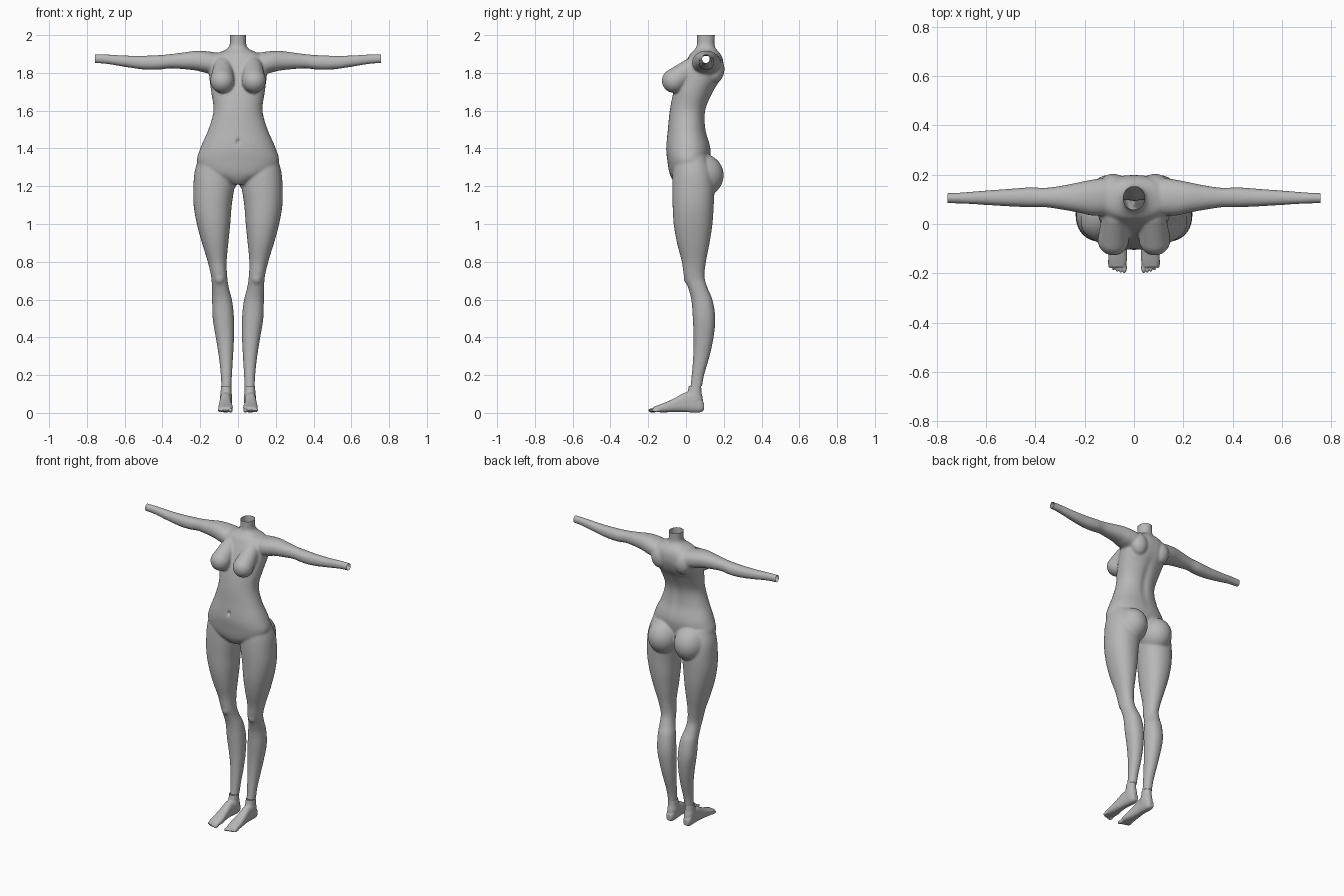
import bpy, bmesh, math
from mathutils import Vector, Matrix

skin = bpy.data.materials.new("plain grey")
skin.diffuse_color = (0.48, 0.48, 0.48, 1)


def resample(rows, steps=5):
    """Catmull-Rom interpolation between the given sections."""
    out = []
    for i in range(len(rows) - 1):
        p = [Vector(rows[max(0, min(len(rows) - 1, i + k))]) for k in (-1, 0, 1, 2)]
        # tangents scaled by the uneven spacing along the first coordinate
        h = p[2][0] - p[1][0]
        m1 = (p[2] - p[0]) * (h / (p[2][0] - p[0][0]))
        m2 = (p[3] - p[1]) * (h / (p[3][0] - p[1][0]))
        for j in range(steps):
            t = j / steps
            out.append(p[1] * (2*t**3 - 3*t**2 + 1) + m1 * (t**3 - 2*t**2 + t)
                       + p[2] * (3*t**2 - 2*t**3) + m2 * (t**3 - t**2))
    return out + [Vector(rows[-1])]


def loft(bm, rows, place, n=2.2, seg=40):
    """Closed loft; each row is (position, a_min, a_max, b_min, b_max)."""
    rings = []
    for t, a0, a1, b0, b1 in resample([r for r in rows]):
        ring = []
        for k in range(seg):
            w = 2 * math.pi * k / seg
            c, s = math.cos(w), math.sin(w)
            a = (a0 + a1) / 2 + (a1 - a0) / 2 * math.copysign(abs(c) ** (2 / n), c)
            b = (b0 + b1) / 2 + (b1 - b0) / 2 * math.copysign(abs(s) ** (2 / n), s)
            ring.append(bm.verts.new(place(t, a, b)))
        rings.append(ring)
    for r, q in zip(rings, rings[1:]):
        for k in range(seg):
            bm.faces.new((r[k], r[(k + 1) % seg], q[(k + 1) % seg], q[k]))
    bm.faces.new(rings[0])
    bm.faces.new(rings[-1])


def ball(bm, centre, radii):
    m = Matrix.Translation(centre) @ Matrix.Diagonal((*radii, 1))
    bmesh.ops.create_uvsphere(bm, u_segments=28, v_segments=18, radius=1, matrix=m)


def fuse(name, bm, voxel, rounds, cuts, shape=None):
    """Merge all shells into one smooth skin, then trim the open ends."""
    bmesh.ops.recalc_face_normals(bm, faces=bm.faces)
    me = bpy.data.meshes.new(name)
    bm.to_mesh(me)
    bm.free()
    ob = bpy.data.objects.new(name, me)
    bpy.context.collection.objects.link(ob)
    rm = ob.modifiers.new("fuse", 'REMESH')
    rm.mode = 'VOXEL'
    rm.voxel_size = voxel
    sm = ob.modifiers.new("soften", 'SMOOTH')
    sm.factor = 0.5
    sm.iterations = rounds
    dg = bpy.context.evaluated_depsgraph_get()
    done = bpy.data.meshes.new_from_object(ob.evaluated_get(dg))
    ob.modifiers.clear()
    bm = bmesh.new()
    bm.from_mesh(done)
    for co, no in cuts:
        bmesh.ops.bisect_plane(bm, geom=bm.verts[:] + bm.edges[:] + bm.faces[:],
                               plane_co=co, plane_no=no, clear_outer=True)
    if shape:
        for v in bm.verts:
            shape(v)
    bm.to_mesh(done)
    bm.free()
    ob.data = done
    done.materials.clear()
    done.materials.append(skin)
    for p in done.polygons:
        p.use_smooth = True
        p.material_index = 0
    return ob


body = bmesh.new()

# torso and neck: z, x range, y range
torso = [(z, -w, w, f, b) for z, w, f, b in (
    (1.21, 0.04, -0.05, 0.06), (1.235, 0.10, -0.072, 0.09), (1.27, 0.18, -0.088, 0.11),
    (1.33, 0.217, -0.098, 0.125), (1.40, 0.20, -0.105, 0.130), (1.50, 0.157, -0.096, 0.105),
    (1.60, 0.130, -0.086, 0.105), (1.70, 0.142, -0.066, 0.145), (1.76, 0.150, -0.045, 0.180),
    (1.82, 0.155, -0.020, 0.198), (1.87, 0.150, 0.005, 0.196), (1.90, 0.118, 0.022, 0.183),
    (1.92, 0.070, 0.042, 0.165), (1.94, 0.047, 0.056, 0.153), (1.98, 0.043, 0.058, 0.152),
    (2.04, 0.045, 0.056, 0.156))]
loft(body, torso, lambda t, a, b: (a, b, t))

# legs: z, x range, y range
leg = [(0.11, 0.036, 0.088, 0.02, 0.08), (0.20, 0.032, 0.091, 0.03, 0.096),
       (0.30, 0.026, 0.102, 0.038, 0.125), (0.40, 0.021, 0.118, 0.040, 0.146),
       (0.50, 0.021, 0.134, 0.036, 0.155), (0.60, 0.032, 0.137, 0.028, 0.140),
       (0.66, 0.048, 0.138, 0.012, 0.115), (0.72, 0.057, 0.142, -0.010, 0.098),
       (0.80, 0.060, 0.160, -0.022, 0.106), (0.90, 0.051, 0.191, -0.048, 0.125),
       (1.00, 0.041, 0.218, -0.065, 0.140), (1.10, 0.033, 0.235, -0.071, 0.147),
       (1.20, 0.018, 0.236, -0.073, 0.150), (1.28, 0.010, 0.229, -0.070, 0.140),
       (1.36, 0.030, 0.205, -0.060, 0.110)]

# arms: x, y range, z range
arm = [(0.06, 0.05, 0.17, 1.82, 1.895), (0.12, 0.035, 0.185, 1.795, 1.908),
       (0.17, 0.034, 0.180, 1.80, 1.915), (0.22, 0.045, 0.170, 1.812, 1.917),
       (0.29, 0.058, 0.156, 1.820, 1.908), (0.36, 0.068, 0.147, 1.824, 1.899),
       (0.42, 0.068, 0.149, 1.817, 1.894), (0.50, 0.071, 0.143, 1.818, 1.891),
       (0.60, 0.077, 0.136, 1.832, 1.892), (0.70, 0.083, 0.128, 1.848, 1.898),
       (0.79, 0.085, 0.124, 1.853, 1.898)]

for s in (-1, 1):
    loft(body, leg, lambda t, a, b: (s * a, b, t))
    loft(body, arm, lambda t, a, b: (s * t, a, b))
    # buttocks
    ball(body, (s * 0.098, 0.082, 1.258), (0.102, 0.118, 0.115))
    # breasts: a run of balls from collar to tip
    for i in range(9):
        u = i / 8
        r = 0.052 + 0.012 * u
        ball(body, (s * (0.078 + 0.006 * u), 0.030 - 0.094 * u, 1.828 - 0.070 * u), (r, r, r))
    # shoulder blades
    ball(body, (s * 0.085, 0.15, 1.82), (0.06, 0.054, 0.075))
    # kneecaps
    ball(body, (s * 0.098, 0.022, 0.715), (0.032, 0.035, 0.04))


def details(v):
    """Navel dimple and spine groove."""
    x, y, z = v.co
    if y < 0:
        v.co.y += 0.016 * math.exp(-(x / 0.008) ** 2 - ((z - 1.435) / 0.014) ** 2)
    elif 1.35 < z < 1.9 and y > 0.05:
        v.co.y -= 0.008 * math.exp(-(x / 0.025) ** 2 - ((z - 1.62) / 0.14) ** 2)


fuse("body", body, 0.0065, 8,
     [((0.757, 0, 0), (1, 0, 0)), ((-0.757, 0, 0), (-1, 0, 0)),
      ((0, 0, 2.0), (0, 0, 1)), ((0, 0, 0.143), (0, 0, -1))], details)

# feet: y, x range, z range, plus an ankle column and toes
sole = [(-0.175, 0.036, 0.098, 0.008, 0.030), (-0.15, 0.029, 0.104, 0.004, 0.040),
        (-0.11, 0.028, 0.104, 0.003, 0.055), (-0.06, 0.034, 0.100, 0.005, 0.078),
        (-0.01, 0.036, 0.096, 0.005, 0.105), (0.04, 0.034, 0.094, 0.002, 0.110),
        (0.075, 0.037, 0.091, 0.003, 0.080), (0.095, 0.046, 0.082, 0.014, 0.052)]
ankle = [(0.04, 0.034, 0.094, -0.01, 0.094), (0.08, 0.031, 0.095, -0.005, 0.088),
         (0.11, 0.034, 0.092, 0.008, 0.082), (0.17, 0.036, 0.089, 0.020, 0.080)]
for s, side in ((-1, "right"), (1, "left")):
    foot = bmesh.new()
    loft(foot, sole, lambda t, a, b: (s * a, t, b), n=2.6)
    loft(foot, ankle, lambda t, a, b: (s * a, b, t))
    for i in range(5):
        r = 0.0105 if i == 0 else 0.0075
        ball(foot, (s * (0.039 + 0.0148 * i), -0.176 + 0.0012 * i * i, 0.013),
             (r, 0.024, r + 0.001))
    fuse(side + "_foot", foot, 0.0032, 4, [((0, 0, 0.143), (0, 0, 1))])
